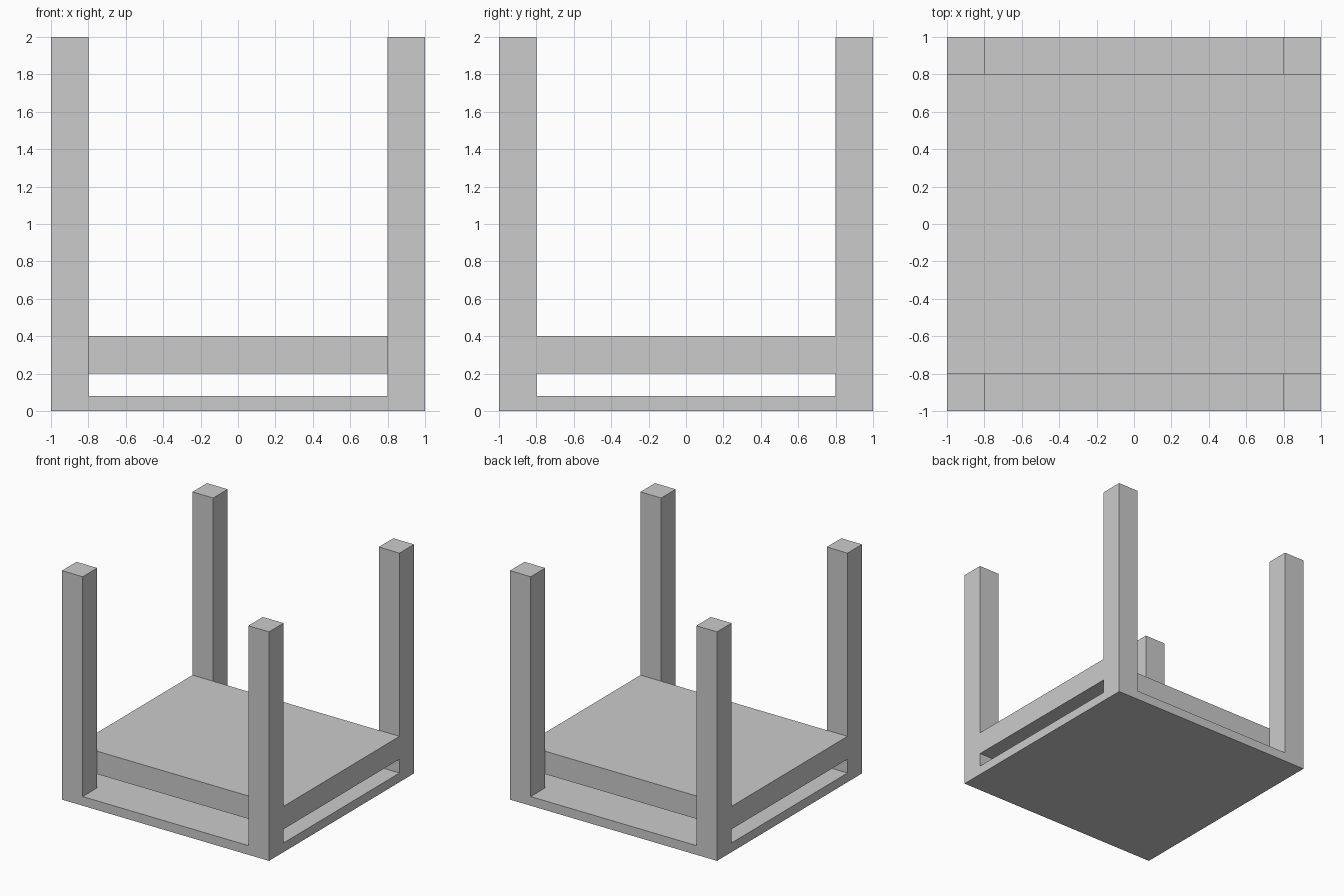
import bpy

if "Cube" in bpy.data.objects:
    bpy.data.objects.remove(bpy.data.objects["Cube"])


def box(name, lo, hi):
    """Axis-aligned box between two opposite corners."""
    size = [b - a for a, b in zip(lo, hi)]
    centre = [(a + b) / 2 for a, b in zip(lo, hi)]
    bpy.ops.mesh.primitive_cube_add(size=1, location=centre)
    obj = bpy.context.object
    obj.name = name
    obj.scale = size
    bpy.ops.object.transform_apply(location=True, rotation=False, scale=True)
    return obj


# Thin base plate covering the full footprint
box("base_plate", (-1, -1, 0), (1, 1, 0.08))

# Thick raised shelf, flush with the sides and set back at front and rear
box("shelf", (-1, -0.8, 0.2), (1, 0.8, 0.4))

# Four corner posts standing on the base, mirrored from one
posts = box("corner_posts", (0.8, 0.8, 0.08), (1, 1, 2))
mirror = posts.modifiers.new("mirror_to_corners", 'MIRROR')
mirror.use_axis = (True, True, False)
